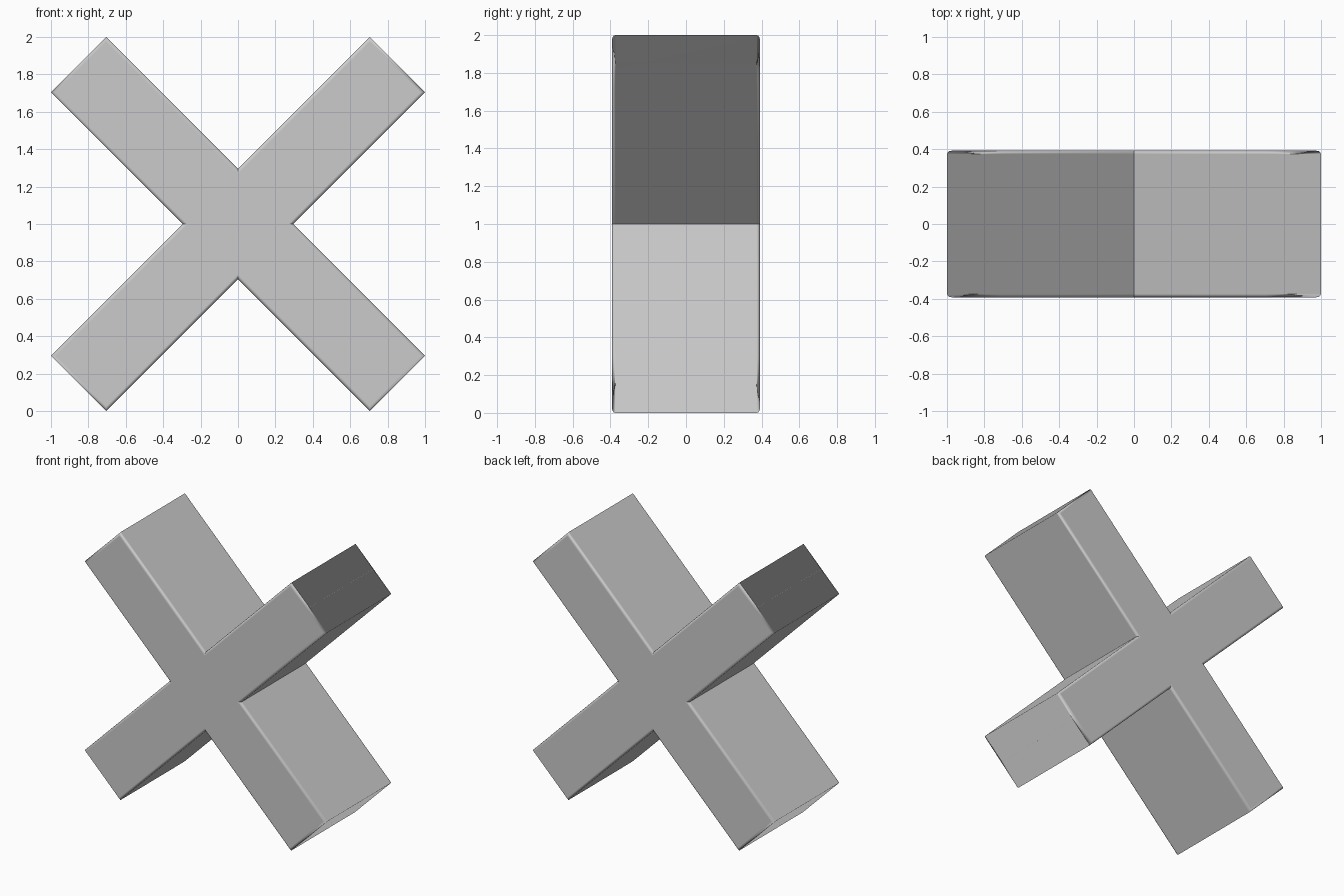
import bpy, bmesh

if "Cube" in bpy.data.objects:
    bpy.data.objects.remove(bpy.data.objects["Cube"])

HALF_DEPTH = 0.392   # half thickness along y
NOTCH = 0.295        # centre to inner notch
TIP = 0.705          # inner coordinate of each arm end
BEVEL = 0.018

# Cross outline: one quarter (two tip corners and a notch), turned four times
outline = []
quarter = [(1, TIP), (TIP, 1), (0, NOTCH)]
for _ in range(4):
    outline += quarter
    quarter = [(-z, x) for x, z in quarter]

# Extrude the outline through the depth
bm = bmesh.new()
front = bm.faces.new([bm.verts.new((x, -HALF_DEPTH, z + 1)) for x, z in outline])
ext = bmesh.ops.extrude_face_region(bm, geom=[front], use_keep_orig=True)
for v in ext["geom"]:
    if isinstance(v, bmesh.types.BMVert):
        v.co.y = HALF_DEPTH
bmesh.ops.recalc_face_normals(bm, faces=bm.faces[:])

# Small rounded rim on the front and back edges
rim = [e for e in bm.edges if abs(e.verts[0].co.y - e.verts[1].co.y) < 1e-5]
bmesh.ops.bevel(bm, geom=rim, offset=BEVEL, offset_type='OFFSET', segments=3,
                profile=0.5, affect='EDGES')
bmesh.ops.recalc_face_normals(bm, faces=bm.faces[:])

# Smooth arms, with the inner notches kept sharp
for f in bm.faces:
    f.smooth = True
for e in bm.edges:
    a, b = (v.co for v in e.verts)
    on_x = abs(a.x) < 1e-3 and abs(b.x) < 1e-3
    on_z = abs(a.z - 1) < 1e-3 and abs(b.z - 1) < 1e-3
    if on_x or on_z:
        e.smooth = False

mesh = bpy.data.meshes.new("cross_block")
bm.to_mesh(mesh)
bm.free()
cross = bpy.data.objects.new("cross_block", mesh)
bpy.context.collection.objects.link(cross)

# Broad faces shade flat; arm ends blend between the long sides
mod = cross.modifiers.new("weighted_normals", 'WEIGHTED_NORMAL')
mod.mode = 'FACE_AREA'
mod.weight = 100
mod.keep_sharp = True
